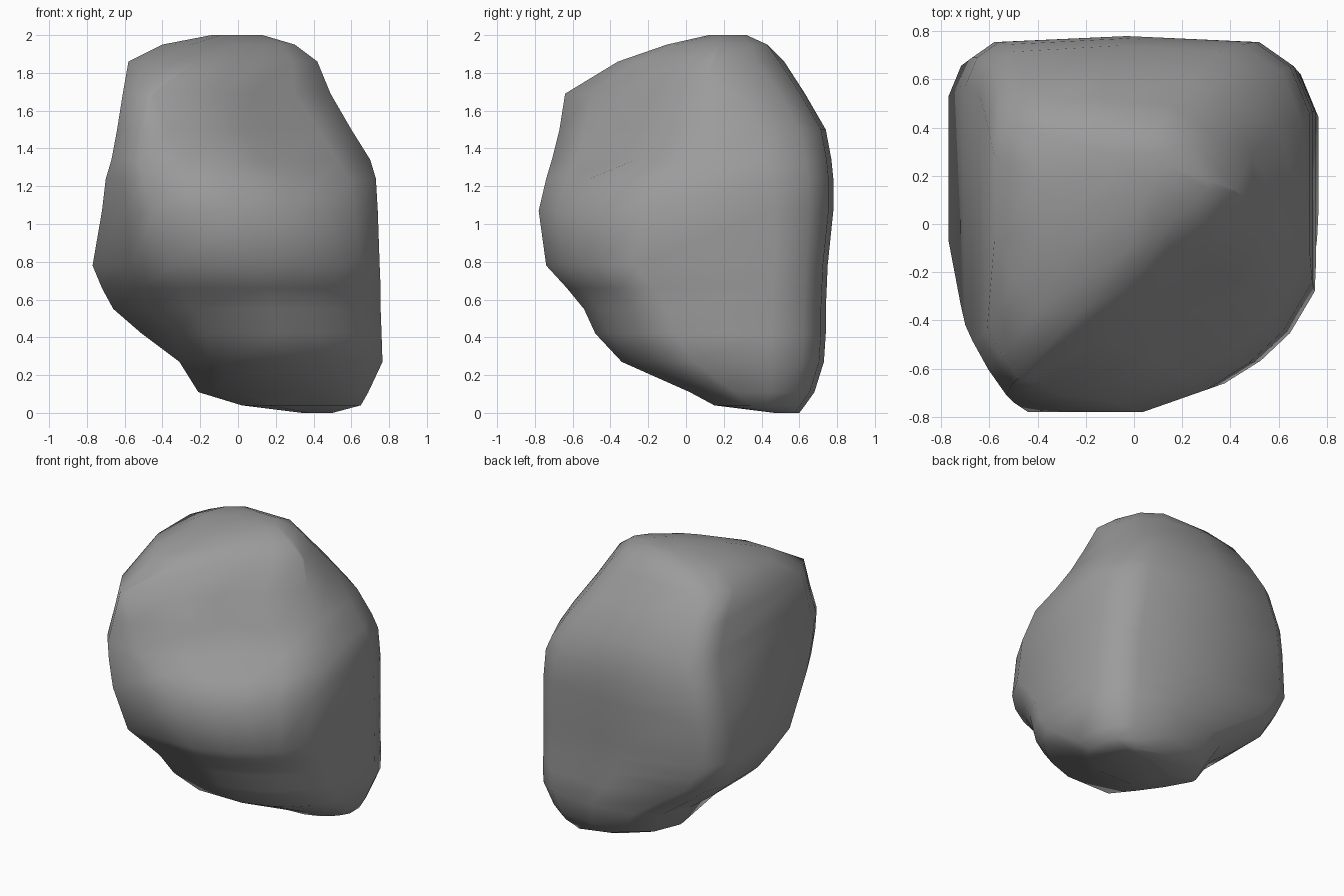
import bpy, bmesh
from mathutils import Vector

if "Cube" in bpy.data.objects:
    bpy.data.objects.remove(bpy.data.objects["Cube"])

# Boulder cross-sections: z, x min/max, y min/max,
# then corner cuts: front-left, front-right, back-right, back-left
SECTIONS = [
    (0.00, 0.34, 0.50, 0.47, 0.60, .04, .04, .03, .04),
    (0.04, 0.02, 0.65, 0.15, 0.63, .14, .18, .13, .15),
    (0.11, -0.21, 0.69, 0.02, 0.68, .20, .24, .16, .22),
    (0.27, -0.31, 0.765, -0.34, 0.73, .24, .38, .20, .24),
    (0.42, -0.51, 0.76, -0.48, 0.74, .34, .42, .20, .22),
    (0.55, -0.66, 0.755, -0.54, 0.74, .42, .44, .20, .18),
    (0.66, -0.72, 0.755, -0.63, 0.745, .42, .46, .20, .16),
    (0.78, -0.77, 0.75, -0.74, 0.75, .42, .46, .20, .15),
    (1.07, -0.72, 0.74, -0.78, 0.78, .28, .54, .22, .14),
    (1.24, -0.70, 0.73, -0.74, 0.78, .20, .62, .23, .14),
    (1.34, -0.67, 0.70, -0.71, 0.77, .14, .76, .25, .14),
    (1.50, -0.64, 0.60, -0.67, 0.74, .13, .75, .24, .14),
    (1.69, -0.61, 0.49, -0.64, 0.63, .13, .72, .24, .14),
    (1.86, -0.58, 0.42, -0.36, 0.52, .18, .49, .27, .16),
    (1.95, -0.40, 0.30, -0.10, 0.43, .15, .25, .19, .15),
    (2.00, -0.14, 0.13, 0.12, 0.32, .05, .08, .06, .06),
]


def corner(x, y, sx, sy, cx, cy, bulge):
    """Three points around one cut corner, from the x-side to the y-side."""
    a, b = Vector((x, y + sy * cy)), Vector((x + sx * cx, y))
    mid = ((a + b) / 2).lerp(Vector((x, y)), bulge)
    return [a, mid, b]


def section(z, x0, x1, y0, y1, fl, fr, br, bl):
    """Counter-clockwise outline with four cut corners and a bowed back."""
    hollow = 0.15 < z < 0.5             # undercut at the lower front left
    notch = 1.3 < z < 1.6               # dent above the front right ledge
    back = y1 - (0.025 if z < 1.9 else 0.0)
    pts = corner(x0, y0, 1, 1, fl, fl * 1.6, -0.22 if hollow else 0.06)
    # the large front right cut gets two more points, as ribs beside the dent
    tip = Vector((x1, y0))
    a, mid, b = corner(x1, y0, -1, 1, fr * 1.3, fr, 0.25 if z < 1.3 else 0.1)
    rib = 0.2 if notch else 0.09
    pts += [b, ((b + mid) / 2).lerp(tip, rib), mid, ((mid + a) / 2).lerp(tip, rib), a]
    pts += corner(x1, back, -1, -1, br, br * 1.3, 0.3)
    pts.append(Vector(((pts[-1].x + x0 + bl) / 2, y1)))
    pts += corner(x0, back, 1, -1, bl, bl * 1.3, 0.3)[::-1]
    return pts


# Loft the sections into one solid
bm = bmesh.new()
rings = [[bm.verts.new((p.x, p.y, s[0])) for p in section(*s)] for s in SECTIONS]
n = len(rings[0])
for low, high in zip(rings, rings[1:]):
    for i in range(n):
        j = (i + 1) % n
        bm.faces.new((low[i], low[j], high[j], high[i]))
bm.faces.new(rings[0][::-1])
bm.faces.new(rings[-1])
bmesh.ops.recalc_face_normals(bm, faces=bm.faces)

mesh = bpy.data.meshes.new("boulder")
bm.to_mesh(mesh)
bm.free()
boulder = bpy.data.objects.new("boulder", mesh)
bpy.context.collection.objects.link(boulder)

# Worn, smooth, dark grey stone surface
stone = bpy.data.materials.new("dark_stone")
stone.diffuse_color = (0.33, 0.33, 0.33, 1.0)
stone.use_nodes = True
stone.node_tree.nodes["Principled BSDF"].inputs["Base Color"].default_value = stone.diffuse_color
mesh.materials.append(stone)
for poly in mesh.polygons:
    poly.use_smooth = True
